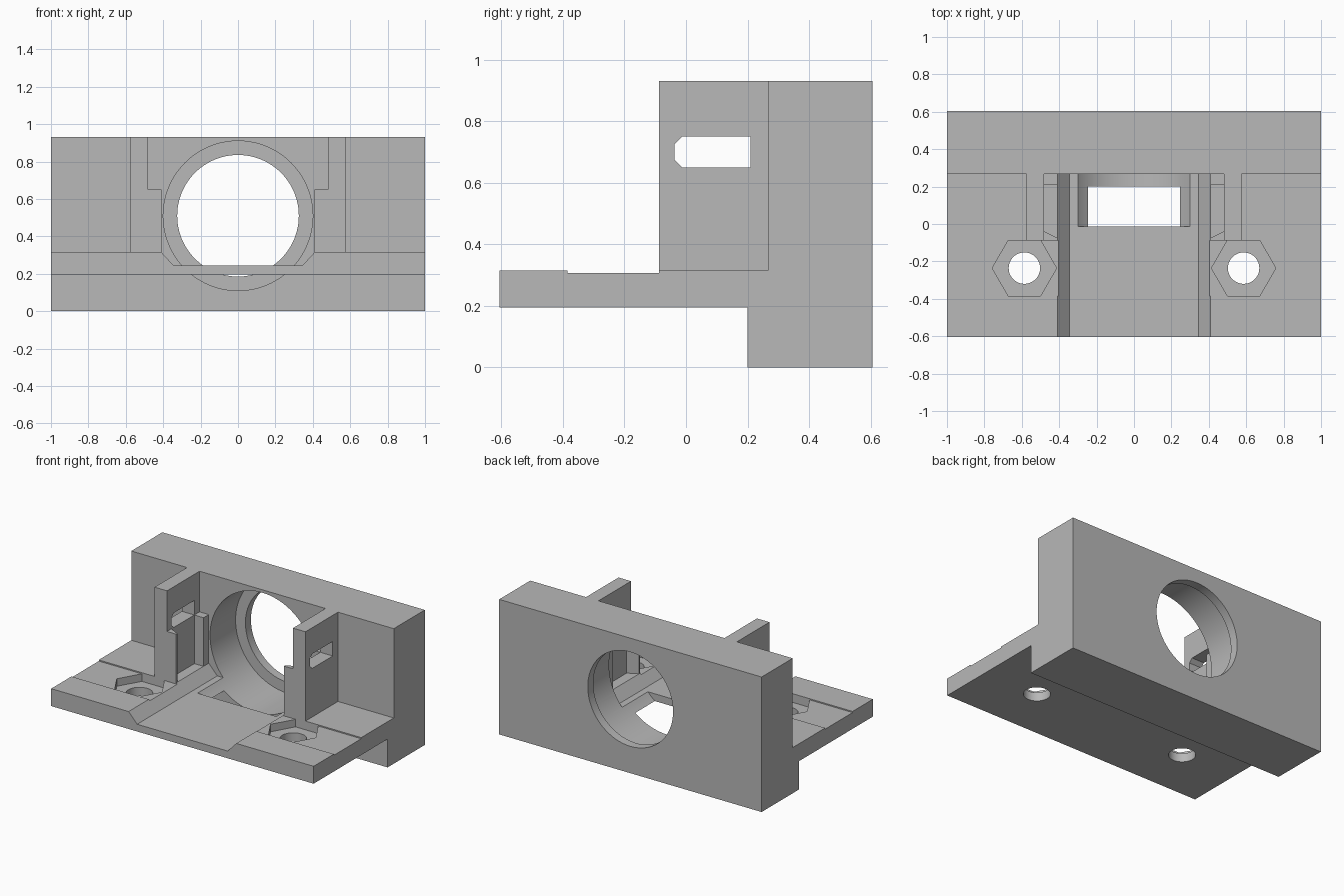
import bpy, bmesh, math

old = bpy.data.objects.get("Cube")
if old:
    bpy.data.objects.remove(old, do_unlink=True)

grey = bpy.data.materials.new("plain grey")
grey.use_nodes = True
colour = (0.48, 0.48, 0.48, 1)
grey.diffuse_color = colour
grey.node_tree.nodes["Principled BSDF"].inputs["Base Color"].default_value = colour


def prism(name, outline, axis, lo, hi):
    """Extrude a 2D outline along one axis from lo to hi."""
    place = {"X": lambda a, b, t: (t, a, b),
             "Y": lambda a, b, t: (a, t, b),
             "Z": lambda a, b, t: (a, b, t)}[axis]
    bm = bmesh.new()
    rings = [[bm.verts.new(place(a, b, t)) for a, b in outline] for t in (lo, hi)]
    for ring in rings:
        bm.faces.new(ring)
    n = len(outline)
    for i in range(n):
        j = (i + 1) % n
        bm.faces.new((rings[0][i], rings[0][j], rings[1][j], rings[1][i]))
    bmesh.ops.recalc_face_normals(bm, faces=bm.faces)
    mesh = bpy.data.meshes.new(name)
    bm.to_mesh(mesh)
    bm.free()
    mesh.materials.append(grey)
    obj = bpy.data.objects.new(name, mesh)
    bpy.context.collection.objects.link(obj)
    return obj


def disc(cx, cy, r, n):
    return [(cx + r * math.cos(math.tau * i / n), cy + r * math.sin(math.tau * i / n))
            for i in range(n)]


def rect(a0, a1, b0, b1):
    return [(a0, b0), (a1, b0), (a1, b1), (a0, b1)]


def combine(body, tool, operation):
    """Apply a boolean and discard the tool."""
    tool.hide_render = True
    mod = body.modifiers.new("cut", "BOOLEAN")
    mod.operation, mod.object, mod.solver = operation, tool, "EXACT"
    bpy.context.view_layer.objects.active = body
    bpy.ops.object.modifier_apply(modifier=mod.name)
    bpy.data.objects.remove(tool, do_unlink=True)


FRONT, BACK, TOP = -0.605, 0.605, 0.93
DECK, UNDER, WALL = 0.315, 0.195, 0.267   # deck top, deck underside, wall front
ARM, AXIS = -0.087, 0.51                  # bracket front, bore centre height

# Deck, foot and upright wall from one side profile
body = prism("mount_body", [(FRONT, UNDER), (0.2, UNDER), (0.2, 0), (BACK, 0),
                            (BACK, TOP), (WALL, TOP), (WALL, DECK), (FRONT, DECK)],
             "X", -1, 1)

# Side brackets: wide below, thin above
for s in (-1, 1):
    step = [(0.41, 0.29), (0.575, 0.29), (0.575, TOP), (0.48, TOP), (0.48, 0.65), (0.41, 0.65)]
    arm = prism("bracket", [(s * x, z) for x, z in step], "Y", ARM, WALL + 0.05)
    combine(body, arm, "UNION")

# Sloped channel along the deck
channel = prism("channel", [(-0.345, 0.245), (0.345, 0.245), (0.41, DECK), (0.41, 0.33),
                            (-0.41, 0.33), (-0.41, DECK)], "Y", FRONT - 0.1, WALL)
combine(body, channel, "DIFFERENCE")

# Stepped round bore
combine(body, prism("wide_bore", disc(0, AXIS, 0.4, 96), "Y", -0.013, 0.545), "DIFFERENCE")
combine(body, prism("narrow_bore", disc(0, AXIS, 0.325, 96), "Y", 0.4, 0.8), "DIFFERENCE")

for s in (-1, 1):
    # Shallow band across the deck
    x0, x1 = sorted((s * 0.40, s * 1.1))
    combine(body, prism("band", rect(x0, x1, -0.385, ARM), "Z", 0.307, 0.4), "DIFFERENCE")
    # Hexagonal nut seat with a screw hole
    cx, cy = s * 0.586, -0.236
    combine(body, prism("nut_seat", disc(cx, cy, 0.172, 6), "Z", 0.255, 0.4), "DIFFERENCE")
    combine(body, prism("screw_hole", disc(cx, cy, 0.084, 48), "Z", 0.1, 0.4), "DIFFERENCE")
    # Pocket on the inner side of the bracket
    pocket = [(0.48, 0.21), (0.48, -0.04), (0.41, -0.075), (0.36, -0.075), (0.36, 0.21)]
    combine(body, prism("pocket", [(s * x, y) for x, y in pocket], "Z", DECK, 0.7), "DIFFERENCE")
    # Window through the bracket with clipped front corners
    window = [(0.21, 0.65), (0.21, 0.75), (-0.013, 0.75), (-0.038, 0.725),
              (-0.038, 0.675), (-0.013, 0.65)]
    x0, x1 = sorted((s * 0.45, s * 0.65))
    combine(body, prism("window", window, "X", x0, x1), "DIFFERENCE")

# Smooth bores, crisp edges
bpy.ops.object.select_all(action="DESELECT")
body.select_set(True)
bpy.context.view_layer.objects.active = body
bpy.ops.object.shade_smooth_by_angle(angle=math.radians(30))
